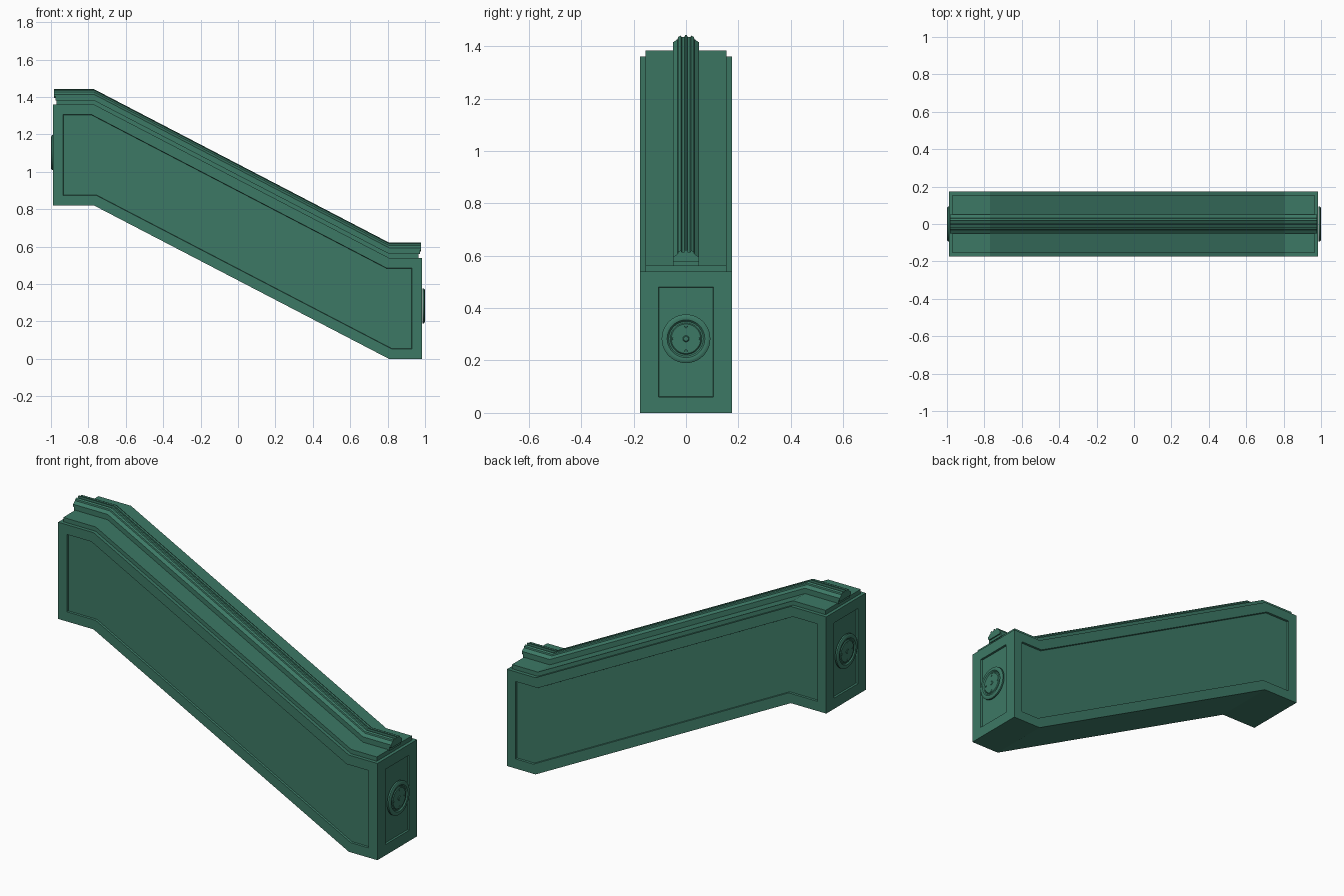
import bpy, bmesh, math
from mathutils import Vector, Matrix

cube = bpy.data.objects.get("Cube")
if cube:
    bpy.data.objects.remove(cube, do_unlink=True)

green = bpy.data.materials.new("dark green paint")
green.use_nodes = True
COLOUR = (0.046, 0.19, 0.13, 1)
green.diffuse_color = COLOUR
green.node_tree.nodes["Principled BSDF"].inputs["Base Color"].default_value = COLOUR

LEFT, RIGHT = -0.989, 0.984
KINK_L, KINK_R = -0.77, 0.807
DROP = 0.82
HALF = 0.175


def finish(bm, name, smooth=False):
    bmesh.ops.recalc_face_normals(bm, faces=bm.faces)
    mesh = bpy.data.meshes.new(name)
    bm.to_mesh(mesh)
    bm.free()
    mesh.materials.append(green)
    obj = bpy.data.objects.new(name, mesh)
    bpy.context.collection.objects.link(obj)
    if smooth:
        bpy.ops.object.select_all(action='DESELECT')
        obj.select_set(True)
        bpy.context.view_layer.objects.active = obj
        bpy.ops.object.shade_smooth_by_angle(angle=math.radians(35))
    return obj


def sweep(bm, section, trim=0.0):
    """Carry a (y, height) section along the stepped slope."""
    path = [(LEFT + trim, DROP), (KINK_L, DROP), (KINK_R, 0), (RIGHT - trim, 0)]
    rings = [[bm.verts.new((x, y, z + h)) for y, h in section] for x, z in path]
    n = len(section)
    for a, b in zip(rings, rings[1:]):
        for i in range(n):
            j = (i + 1) % n
            bm.faces.new((a[i], a[j], b[j], b[i]))
    bm.faces.new(rings[0])
    bm.faces.new(rings[-1][::-1])


def mirrored(half):
    return half + [(-y, h) for y, h in reversed(half)]


def recess(bm, face, margin, depth, squeeze=1.0):
    """Sink a framed panel into a face."""
    bmesh.ops.inset_individual(bm, faces=[face], thickness=margin, use_even_offset=True)
    for v in face.verts:
        v.co.y *= squeeze
    bmesh.ops.inset_individual(bm, faces=[face], thickness=0.002, depth=-depth,
                               use_even_offset=True)


# Main beam with recessed panels on both sides and both ends
bm = bmesh.new()
sweep(bm, mirrored([(HALF, 0), (HALF, 0.54)]))
bmesh.ops.recalc_face_normals(bm, faces=bm.faces)
for side in (-1, 1):
    strips = [f for f in bm.faces if f.normal.y * side > 0.9]
    bmesh.ops.dissolve_faces(bm, faces=strips)
bm.normal_update()
sides = [f for f in bm.faces if abs(f.normal.y) > 0.9]
ends = [f for f in bm.faces if abs(f.normal.x) > 0.9]
for f in sides:
    recess(bm, f, 0.054, 0.01)
for f in ends:
    recess(bm, f, 0.06, 0.01, squeeze=0.105 / (HALF - 0.06))
finish(bm, "beam_body")

# Low ledge on top of the beam
bm = bmesh.new()
sweep(bm, mirrored([(0.155, 0.535), (0.155, 0.564)]), trim=0.018)
finish(bm, "top_ledge")

# Rail foot and moulded handrail
bm = bmesh.new()
sweep(bm, mirrored([(0.05, 0.56), (0.05, 0.59)]), trim=0.012)
finish(bm, "rail_foot")

bm = bmesh.new()
sweep(bm, mirrored([(0.044, 0.575), (0.05, 0.582), (0.05, 0.594), (0.032, 0.607),
                    (0.03, 0.615), (0.02, 0.62), (0.016, 0.614), (0.006, 0.614),
                    (0.004, 0.622)]), trim=0.005)
finish(bm, "handrail")


def rosette(name, x, z, sign, reach):
    """Turned boss with concentric rings, facing along x."""
    profile = [(0.093, -0.014), (0.093, -0.005), (0.086, -0.001), (0.08, 0),
               (0.072, -0.001), (0.066, -0.007), (0.06, -0.007), (0.056, -0.003),
               (0.012, -0.003), (0.009, 0), (0, 0)]
    bm = bmesh.new()
    verts = [bm.verts.new((x + sign * (reach + d), 0, z + r)) for r, d in profile]
    edges = [bm.edges.new(p) for p in zip(verts, verts[1:])]
    bmesh.ops.spin(bm, geom=verts + edges, cent=(x, 0, z), axis=(1, 0, 0),
                   angle=math.tau, steps=40)
    bmesh.ops.remove_doubles(bm, verts=bm.verts, dist=0.0001)
    # Four small studs round the face
    for k in range(4):
        a = k * math.pi / 2
        place = Vector((x + sign * (reach - 0.003), 0.047 * math.cos(a),
                        z + 0.047 * math.sin(a)))
        bmesh.ops.create_cone(bm, cap_ends=True, segments=10, radius1=0.006, radius2=0.005,
                              depth=0.004, matrix=Matrix.Translation(place)
                              @ Matrix.Rotation(sign * math.pi / 2, 4, 'Y'))
    finish(bm, name, smooth=True)


rosette("right_end_rosette", RIGHT, 0.283, 1, 1 - RIGHT)
rosette("left_end_rosette", LEFT, DROP + 0.283, -1, 1 + LEFT)
